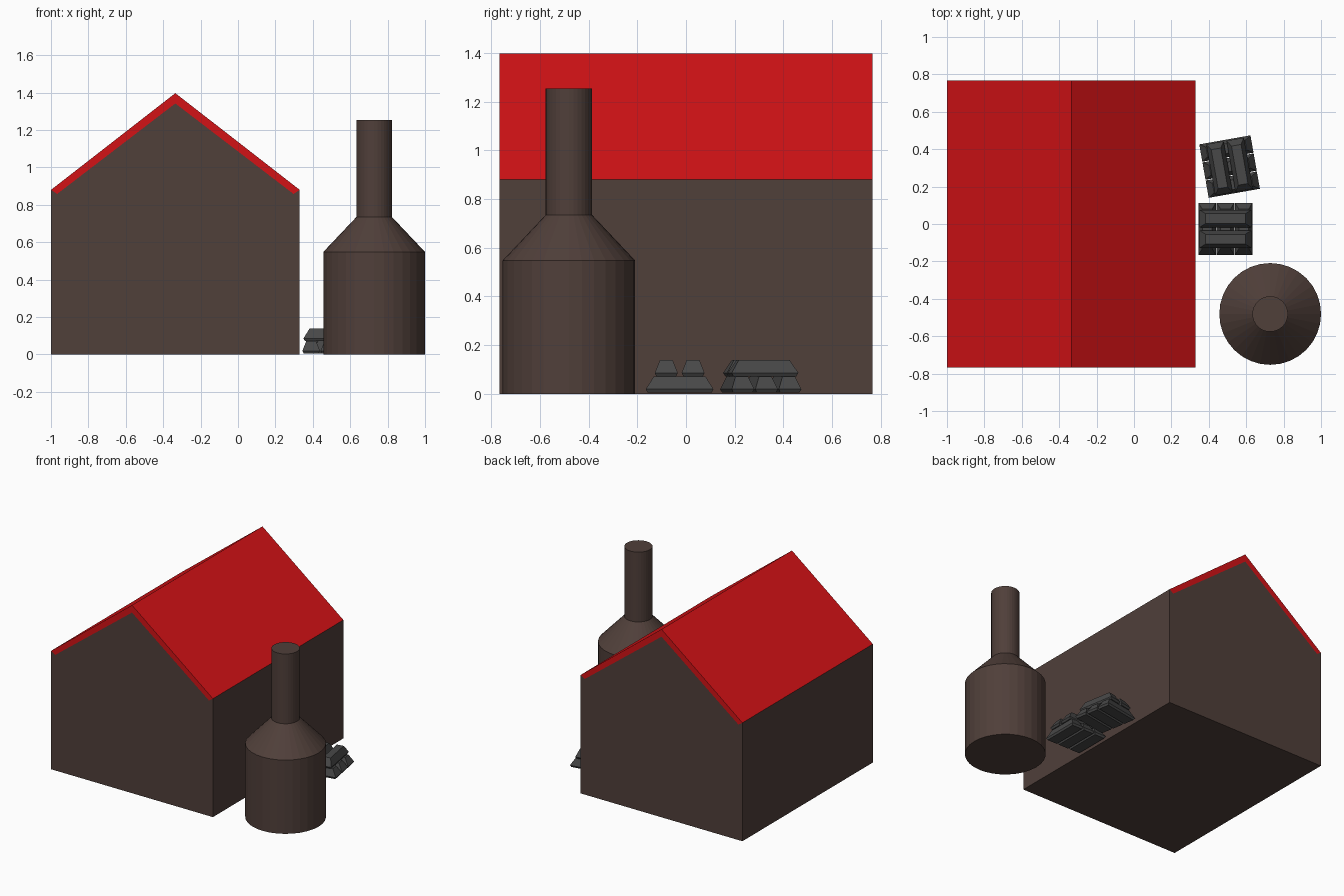
import bpy, bmesh, math
from mathutils import Matrix, Vector

if "Cube" in bpy.data.objects:
    bpy.data.objects.remove(bpy.data.objects["Cube"])


def material(name, rgb):
    m = bpy.data.materials.new(name)
    m.diffuse_color = (*rgb, 1)
    m.use_nodes = True
    m.node_tree.nodes["Principled BSDF"].inputs["Base Color"].default_value = m.diffuse_color
    return m


BROWN = material("brown", (0.080, 0.050, 0.042))
RED = material("red", (0.65, 0.006, 0.008))
IRON = material("iron", (0.065, 0.065, 0.065))


def finish(name, bm, mat):
    bmesh.ops.recalc_face_normals(bm, faces=bm.faces)
    mesh = bpy.data.meshes.new(name)
    bm.to_mesh(mesh)
    bm.free()
    mesh.materials.append(mat)
    obj = bpy.data.objects.new(name, mesh)
    bpy.context.collection.objects.link(obj)
    return obj


def extrude_y(name, profile, half, mat):
    """Extrude an x-z outline from y = -half to y = half."""
    bm = bmesh.new()
    face = bm.faces.new([bm.verts.new((x, -half, z)) for x, z in profile])
    ext = bmesh.ops.extrude_face_region(bm, geom=[face])["geom"]
    verts = [v for v in ext if isinstance(v, bmesh.types.BMVert)]
    bmesh.ops.translate(bm, verts=verts, vec=(0, 2 * half, 0))
    return finish(name, bm, mat)


def loft(name, rings, mat):
    """Join equal-length closed rings and cap both ends."""
    bm = bmesh.new()
    rows = [[bm.verts.new(p) for p in ring] for ring in rings]
    n = len(rows[0])
    for a, b in zip(rows, rows[1:]):
        for i in range(n):
            j = (i + 1) % n
            bm.faces.new((a[i], a[j], b[j], b[i]))
    bm.faces.new(rows[0])
    bm.faces.new(rows[-1])
    return finish(name, bm, mat)


# Gabled house body and the roof slab lying flush on it
MID, HALF_W = -0.335, 0.665
eave, lip, ridge_low, ridge = (HALF_W, 0.88), (HALF_W - 0.033, 0.858), 1.342, 1.397
extrude_y("house_walls", [
    (MID - HALF_W, 0), (MID + HALF_W, 0), (MID + eave[0], eave[1]),
    (MID + lip[0], lip[1]), (MID, ridge_low), (MID - lip[0], lip[1]),
    (MID - eave[0], eave[1])], 0.766, BROWN)
extrude_y("roof", [
    (MID - eave[0], eave[1]), (MID - lip[0], lip[1]), (MID, ridge_low),
    (MID + lip[0], lip[1]), (MID + eave[0], eave[1]), (MID, ridge)], 0.766, RED)


# Furnace: drum, sloping shoulder and chimney
def circle(r, z, n=32):
    return [(0.728 + r * math.cos(2 * math.pi * i / n),
             -0.481 + r * math.sin(2 * math.pi * i / n), z) for i in range(n)]


loft("furnace", [circle(0.272, 0), circle(0.272, 0.548), circle(0.095, 0.735),
                 circle(0.095, 1.254)], BROWN)


# Ingots: tapered bars with a small lip at the base
def ingot(name, matrix):
    levels = [(0.131, 0.040, 0.0), (0.139, 0.047, 0.014), (0.106, 0.026, 0.067)]
    rings = [[matrix @ Vector((sx * l, sy * w, z))
              for sx, sy in ((-1, -1), (1, -1), (1, 1), (-1, 1))]
             for l, w, z in levels]
    loft(name, rings, IRON)


# Two stacks: three bars below, two crossing above
for s, (x, y, turn) in enumerate([(0.489, -0.026, 0), (0.511, 0.307, 100)], 1):
    base = Matrix.Translation((x, y, 0.005)) @ Matrix.Rotation(math.radians(turn), 4, "Z")
    quarter = Matrix.Rotation(math.pi / 2, 4, "Z")
    for i in range(3):
        ingot(f"stack_{s}_lower_ingot_{i + 1}",
              base @ Matrix.Translation(((i - 1) * 0.098, 0, 0)) @ quarter)
    for i in range(2):
        ingot(f"stack_{s}_upper_ingot_{i + 1}",
              base @ Matrix.Translation((0, (i - 0.5) * 0.11, 0.067)))
